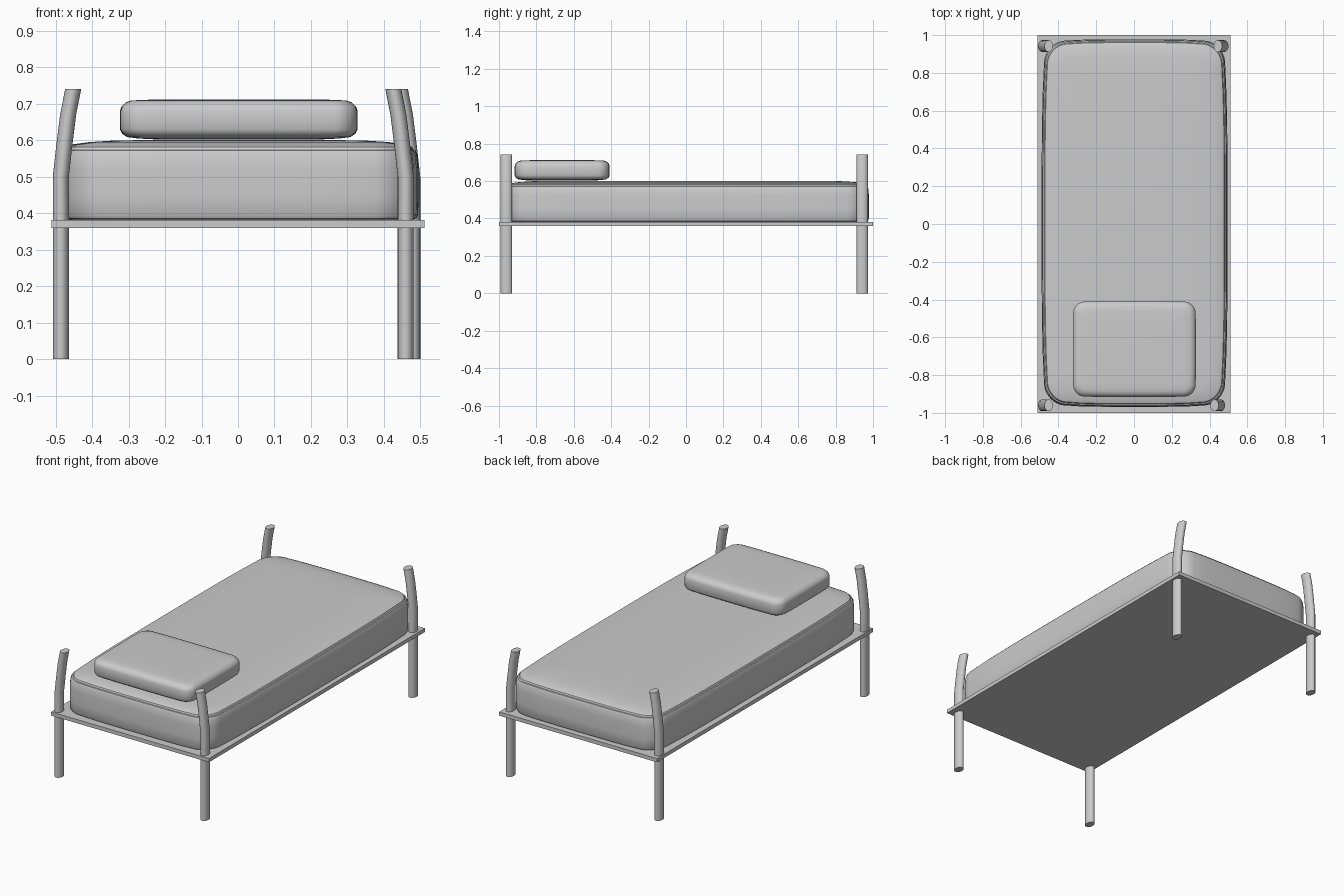
import bpy, bmesh, math

if "Cube" in bpy.data.objects:
    bpy.data.objects.remove(bpy.data.objects["Cube"])


def loft(name, rings):
    """Skin a stack of equal-length closed rings and cap both ends."""
    bm = bmesh.new()
    vs = [[bm.verts.new(p) for p in ring] for ring in rings]
    n = len(vs[0])
    for a, b in zip(vs, vs[1:]):
        for i in range(n):
            j = (i + 1) % n
            bm.faces.new((a[i], a[j], b[j], b[i]))
    bm.faces.new(vs[0][::-1])
    bm.faces.new(vs[-1])
    bmesh.ops.recalc_face_normals(bm, faces=bm.faces)
    me = bpy.data.meshes.new(name)
    bm.to_mesh(me)
    bm.free()
    ob = bpy.data.objects.new(name, me)
    bpy.context.collection.objects.link(ob)
    bpy.ops.object.select_all(action='DESELECT')
    ob.select_set(True)
    bpy.context.view_layer.objects.active = ob
    bpy.ops.object.shade_smooth_by_angle(angle=math.radians(35))
    return ob


def outline(cx, cy, hx, hy, r, z, bow):
    """Rounded rectangle whose sides bulge slightly in the middle."""
    core = []
    for k, (sx, sy) in enumerate([(1, 1), (-1, 1), (-1, -1), (1, -1)]):
        arc = []
        for i in range(9):
            a = math.radians(90 * k + 90 * i / 8)
            arc.append((sx * (hx - r) + r * math.cos(a), sy * (hy - r) + r * math.sin(a)))
        core.append(arc)
    pts = []
    for k in range(4):
        pts += core[k]
        p, q = core[k][-1], core[(k + 1) % 4][0]
        for i in range(1, 10):
            t = i / 10
            pts.append((p[0] + (q[0] - p[0]) * t, p[1] + (q[1] - p[1]) * t))
    return [(cx + x - math.copysign(bow, x) * abs(y / hy) ** 4 * abs(x / hx),
             cy + y - math.copysign(bow, y) * abs(x / hx) ** 4 * abs(y / hy), z) for x, y in pts]


def cushion(name, cx, cy, hx, hy, r, bow, profile):
    loft(name, [outline(cx, cy, hx - d, hy - d, max(r - d * 0.5, 0.02), z, bow) for z, d in profile])


# Bed base board
bpy.ops.mesh.primitive_cube_add(size=1, location=(0, 0, 0.371))
board = bpy.context.object
board.name = "base_board"
board.scale = (1.024, 2, 0.022)

# Mattress with a seam and a softly domed top
cushion("mattress", 0.003, 0.005, 0.492, 0.973, 0.10, 0.02,
        [(0.381, 0.02), (0.386, 0.006), (0.395, 0.001), (0.45, 0), (0.52, 0), (0.56, 0.003),
         (0.572, 0.008), (0.574, 0.014), (0.582, 0.018), (0.589, 0.035),
         (0.595, 0.08), (0.599, 0.14), (0.601, 0.24)])

# Pillow
cushion("pillow", 0.002, -0.662, 0.326, 0.254, 0.055, 0.006,
        [(0.602, 0.11), (0.605, 0.05), (0.609, 0.02), (0.618, 0.006), (0.63, 0), (0.68, 0),
         (0.692, 0.004), (0.698, 0.01), (0.704, 0.016), (0.709, 0.03), (0.711, 0.06), (0.712, 0.12)])

# Corner posts: straight legs whose tops curve inward
for name, x, y in [("front_left_post", -0.486, -0.96), ("front_right_post", 0.46, -0.96),
                   ("back_left_post", -0.486, 0.942), ("back_right_post", 0.478, 0.942)]:
    s = -math.copysign(1, x)
    rings = []
    for z, d in [(0, 0), (0.37, 0), (0.5, 0), (0.59, 0.010), (0.67, 0.020), (0.741, 0.034)]:
        rings.append([(x + s * d + 0.022 * math.cos(math.tau * i / 24),
                       y + 0.031 * math.sin(math.tau * i / 24), z) for i in range(24)])
    loft(name, rings)
